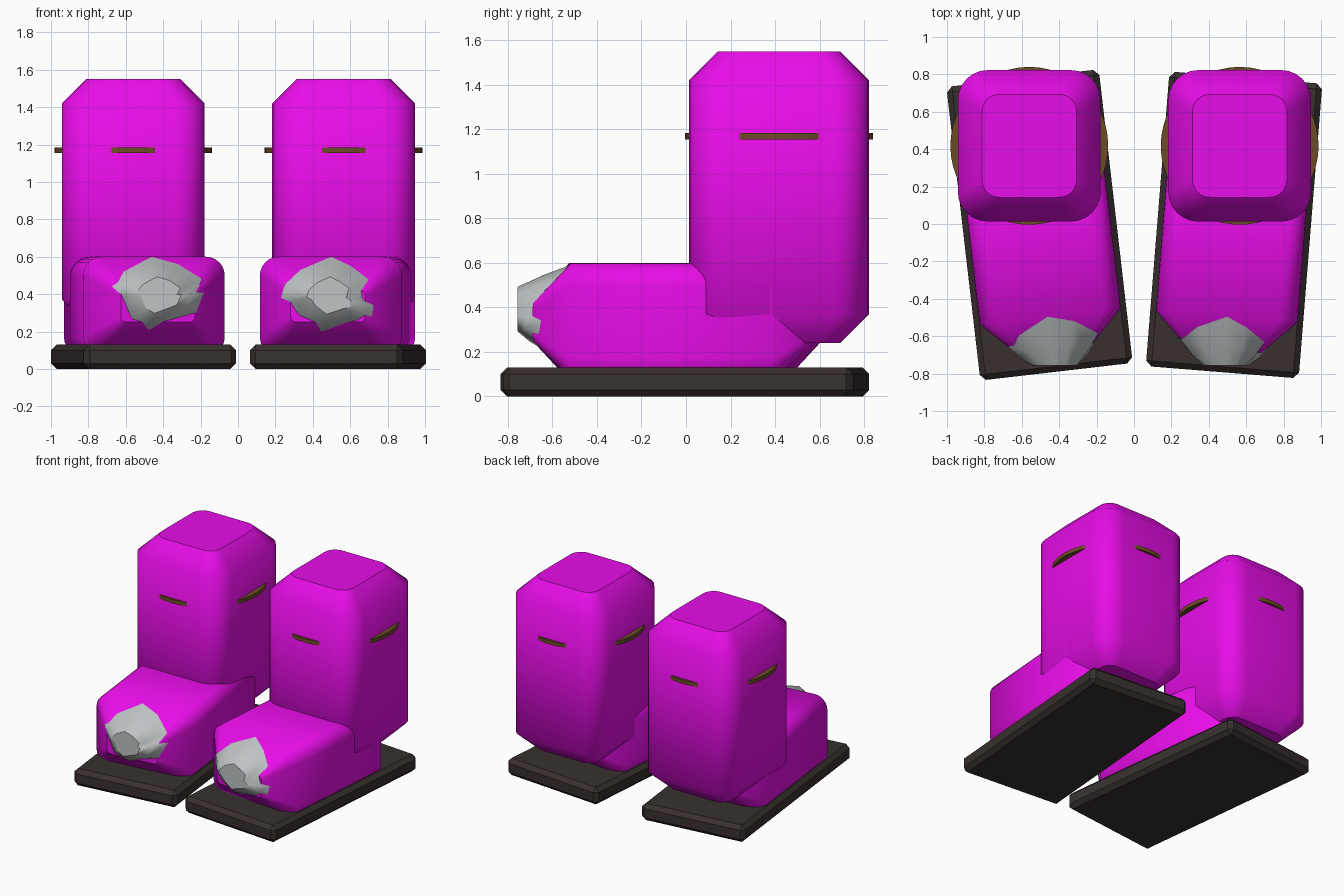
import bpy, bmesh
from math import sin, cos, pi, radians
from mathutils import Matrix, Vector

if "Cube" in bpy.data.objects:
    bpy.data.objects.remove(bpy.data.objects["Cube"], do_unlink=True)


def material(name, rgb):
    m = bpy.data.materials.new(name)
    m.use_nodes = True
    m.diffuse_color = (*rgb, 1)
    m.node_tree.nodes["Principled BSDF"].inputs["Base Color"].default_value = (*rgb, 1)
    return m


MAGENTA = material("magenta_upper", (0.8, 0.004, 0.8))
GREY = material("grey_toe", (0.52, 0.55, 0.56))
BROWN = material("brown_band", (0.15, 0.07, 0.02))
DARK = material("dark_sole", (0.04, 0.03, 0.028))


def rounded_rect(hx, hy, r, steps=6):
    """Outline of a rectangle with round corners, counter-clockwise."""
    pts = []
    for q, (sx, sy) in enumerate([(1, 1), (-1, 1), (-1, -1), (1, -1)]):
        for i in range(steps + 1):
            a = (q + i / steps) * pi / 2
            pts.append((sx * (hx - r) + r * cos(a), sy * (hy - r) + r * sin(a)))
    return pts


def loft(name, rings, mat, matrix=Matrix()):
    """Skin rings of points, smooth along the sides, flat caps with crisp rims."""
    bm = bmesh.new()
    loops = [[bm.verts.new(p) for p in ring] for ring in rings]
    n = len(loops[0])
    for a, b in zip(loops, loops[1:]):
        for i in range(n):
            j = (i + 1) % n
            bm.faces.new((a[i], a[j], b[j], b[i])).smooth = True
    for cap in (loops[0], loops[-1]):
        f = bm.faces.new(cap)
        for e in f.edges:
            e.smooth = False
    bmesh.ops.recalc_face_normals(bm, faces=bm.faces)
    return finish(name, bm, mat, matrix)


def finish(name, bm, mat, matrix):
    me = bpy.data.meshes.new(name)
    bm.to_mesh(me)
    bm.free()
    me.materials.append(mat)
    ob = bpy.data.objects.new(name, me)
    ob.matrix_world = matrix
    bpy.context.collection.objects.link(ob)
    return ob


def shaft(side, x):
    levels = [(0.24, 0.13, 0.09), (0.37, 0, 0.16), (1.42, 0, 0.16), (1.55, 0.13, 0.09)]
    rings = [[(px, py, z) for px, py in rounded_rect(0.382 - d, 0.405 - d, r)]
             for z, d, r in levels]
    loft(side + "_shaft", rings, MAGENTA, Matrix.Translation((x, 0.418, 0)))


def foot(side, matrix):
    levels = [(-0.67, 0.18, 0.03), (-0.49, 0, 0.1), (0.42, 0, 0.1), (0.6, 0.18, 0.03)]
    rings = [[(px, y, 0.335 + pz) for px, pz in rounded_rect(0.38 - d, 0.265 - d, r)]
             for y, d, r in levels]
    loft(side + "_foot", rings, MAGENTA, matrix)


def sole(side, matrix):
    bm = bmesh.new()
    bmesh.ops.create_cube(bm, size=1, matrix=Matrix.Translation((0, 0, 0.065))
                          @ Matrix.Diagonal((0.82, 1.58, 0.13, 1)))
    bmesh.ops.bevel(bm, geom=bm.edges[:], offset=0.03, segments=1, affect='EDGES')
    finish(side + "_sole", bm, DARK, matrix)


def band(side, x):
    # Disc hidden in the shaft, only its bulging rims show
    bm = bmesh.new()
    bmesh.ops.create_cone(bm, cap_ends=True, segments=48, radius1=0.422, radius2=0.422, depth=0.03)
    finish(side + "_band", bm, BROWN, Matrix.Translation((x, 0.418, 1.17)))


def toe_cap(side, outline, matrix):
    # Ragged rim lying on the foot, rising to a flat front
    cx = sum(p[0] for p in outline) / len(outline)
    inverse = matrix.inverted()
    rim, mid, front = [], [], []
    for x, z in outline:
        p = inverse @ Vector((x, -0.6, z))
        y = -0.672 + max(0, abs(p.x) - 0.2, abs(z - 0.335) - 0.085)
        rim.append(matrix @ Vector((p.x, y, z)))
        end = Vector((cx + (x - cx) * 0.48, -0.757, 0.385 + (z - 0.385) * 0.5))
        mid.append(rim[-1].lerp(end, 0.5) + Vector((0, -0.012, 0)))
        front.append(end)
    loft(side + "_toe_cap", [rim, mid, front], GREY)


RIGHT_TOE = [(-0.68, 0.44), (-0.61, 0.52), (-0.45, 0.6), (-0.31, 0.56), (-0.19, 0.48),
             (-0.23, 0.41), (-0.18, 0.41), (-0.23, 0.3), (-0.48, 0.21), (-0.58, 0.27), (-0.63, 0.39)]
LEFT_TOE = [(0.25, 0.45), (0.33, 0.53), (0.49, 0.6), (0.6, 0.55), (0.7, 0.48), (0.67, 0.38),
            (0.73, 0.34), (0.72, 0.28), (0.64, 0.26), (0.45, 0.2), (0.33, 0.29), (0.28, 0.36), (0.23, 0.38)]

# Each boot: upright shaft, foot and sole turned outward
for side, shaft_x, foot_x, turn, toe in [("right", -0.56, -0.505, 6.6, RIGHT_TOE),
                                         ("left", 0.565, 0.535, -4.6, LEFT_TOE)]:
    turned = Matrix.Translation((foot_x, -0.005, 0)) @ Matrix.Rotation(radians(turn), 4, 'Z')
    shaft(side, shaft_x)
    band(side, shaft_x)
    foot(side, turned)
    sole(side, turned)
    toe_cap(side, toe, turned)
